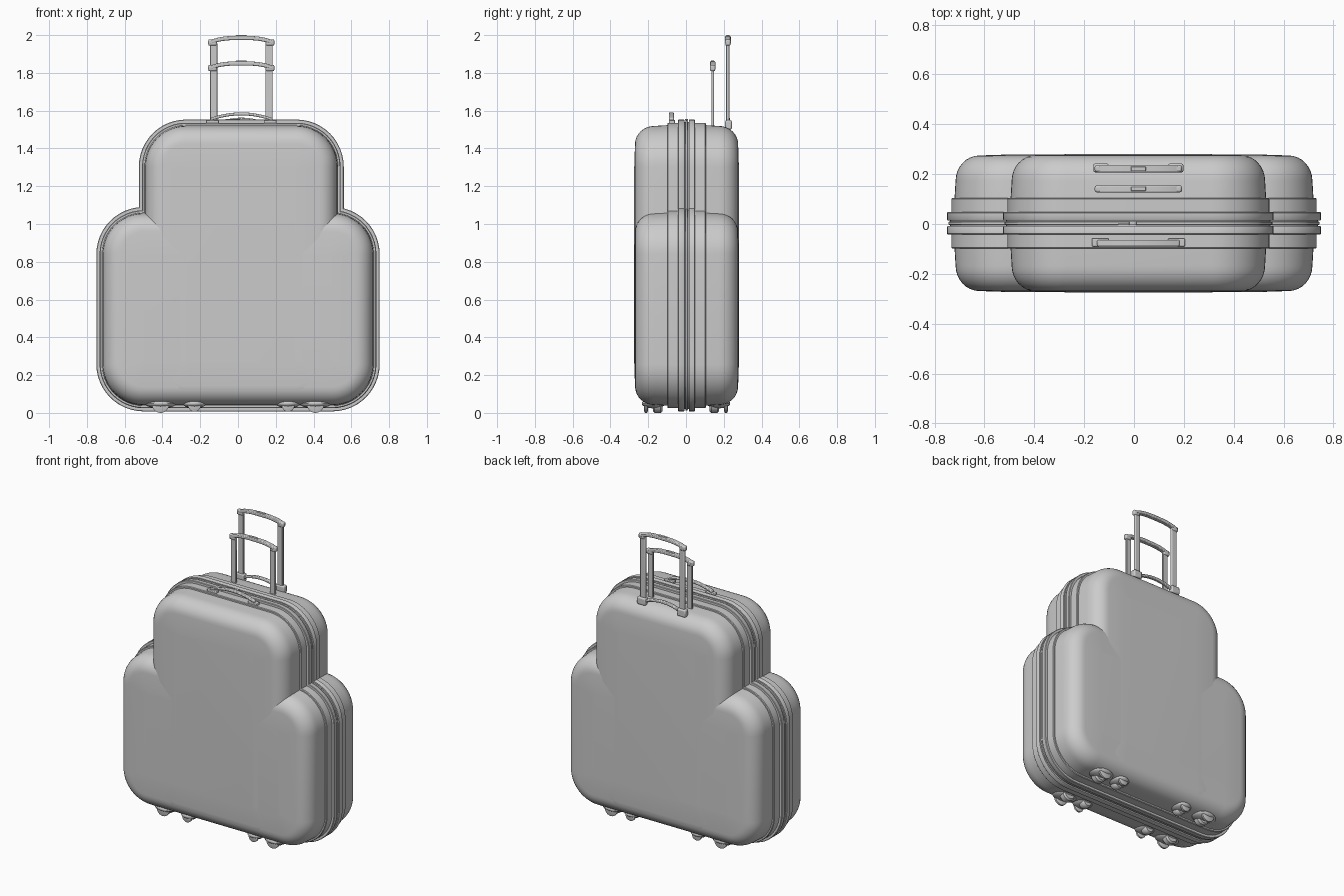
import bpy, bmesh, math

if "Cube" in bpy.data.objects:
    bpy.data.objects.remove(bpy.data.objects["Cube"])

CX = 0.0175          # centre line of the tall case and its handles
YC = 0.003           # seam plane


def finish(name, bm, bevel=0.0, angle=35):
    bmesh.ops.recalc_face_normals(bm, faces=bm.faces)
    me = bpy.data.meshes.new(name)
    bm.to_mesh(me)
    bm.free()
    ob = bpy.data.objects.new(name, me)
    bpy.context.collection.objects.link(ob)
    bpy.ops.object.select_all(action='DESELECT')
    ob.select_set(True)
    bpy.context.view_layer.objects.active = ob
    bpy.ops.object.shade_smooth_by_angle(angle=math.radians(angle))
    if bevel:
        m = ob.modifiers.new("bevel", 'BEVEL')
        m.width, m.segments, m.limit_method = bevel, 2, 'ANGLE'
    return ob


def loft(name, rings, bevel=0.0, angle=35):
    """Bridge closed rings of points and cap both ends."""
    bm = bmesh.new()
    vs = [[bm.verts.new(p) for p in r] for r in rings]
    n = len(vs[0])
    for a, b in zip(vs, vs[1:]):
        for i in range(n):
            j = (i + 1) % n
            bm.faces.new((a[i], a[j], b[j], b[i]))
    bm.faces.new(vs[0])
    bm.faces.new(vs[-1])
    return finish(name, bm, bevel, angle)


def box(name, x, y, z, sx, sy, sz, bevel=0.004):
    bm = bmesh.new()
    bmesh.ops.create_cube(bm, size=1)
    for v in bm.verts:
        v.co = (x + v.co.x * sx, y + v.co.y * sy, z + v.co.z * sz)
    return finish(name, bm, bevel)


def ring(cx, hw, z0, z1, rad, inset, y, n=12):
    """Rounded rectangle in the xz plane, shrunk by inset."""
    r = max(rad - inset, 0.02)
    pts = []
    for k, (sx, sz) in enumerate(((1, 1), (-1, 1), (-1, -1), (1, -1))):
        ox = cx + sx * (hw - inset - r)
        oz = (z1 - inset - r) if sz > 0 else (z0 + inset + r)
        for i in range(n + 1):
            a = math.pi / 2 * (k + i / n)
            pts.append((ox + r * math.cos(a), y, oz + r * math.sin(a)))
    return pts


def suitcase(name, cx, hw, z0, z1, rad, depth):
    # half profile (y, inset): zip bead, groove, rim, belt, then soft shell
    half = [(0.005, 0.005), (0.007, 0.012), (0.012, 0.012), (0.012, 0.002), (0.015, 0.0),
            (0.042, 0.0), (0.045, 0.003), (0.045, 0.017), (0.098, 0.017), (0.102, 0.021),
            (0.102, 0.030), (0.17, 0.034)]
    for i in range(1, 9):
        a = math.pi / 2 * i / 8
        half.append((0.17 + (depth - 0.174) * math.sin(a), 0.034 + 0.096 * (1 - math.cos(a))))
    half.append((depth, 0.25))
    prof = [(-y, s) for y, s in reversed(half)] + half
    loft(name, [ring(cx, hw, z0, z1, rad, s, YC + y) for y, s in prof])


def arc_bar(name, y, hw, z_end, z_mid, sy, sz, power=2.0, n=16):
    """Bar along x whose height bows upward in the middle."""
    rings = []
    for i in range(n + 1):
        t = -1 + 2 * i / n
        x, z = CX + t * hw, z_end + (z_mid - z_end) * (1 - abs(t) ** power)
        rings.append([(x, y - sy / 2, z), (x, y + sy / 2, z),
                      (x, y + sy / 2, z + sz), (x, y - sy / 2, z + sz)])
    return loft(name, rings, 0.005)


def disc(name, x, y, z, r, w):
    """Wheel with its axle along y and rounded shoulders."""
    prof = [(-w / 2, r * 0.8), (-w * 0.3, r), (w * 0.3, r), (w / 2, r * 0.8)]
    loft(name, [[(x + q * math.cos(math.tau * i / 28), y + d, z + q * math.sin(math.tau * i / 28))
                 for i in range(28)] for d, q in prof])


def dome(name, x, y, z, rx, ry, rz):
    """Wheel housing: flattened ball."""
    bm = bmesh.new()
    bmesh.ops.create_uvsphere(bm, u_segments=24, v_segments=12, radius=1)
    for v in bm.verts:
        v.co = (x + v.co.x * rx, y + v.co.y * ry, z + v.co.z * rz)
    finish(name, bm)


# Two overlapping hard cases
suitcase("wide_case", 0.0, 0.75, 0.008, 1.09, 0.25, 0.276)
suitcase("tall_case", CX, 0.5425, 0.012, 1.553, 0.25, 0.277)

# Two telescopic handles
for label, y, top, thick in (("tall", 0.222, 2.0, 0.018), ("short", 0.141, 1.865, 0.014)):
    for side, s in (("left", -1), ("right", 1)):
        x = CX + s * 0.146
        box(f"{label}_handle_{side}_post", x, y, (1.48 + top - 0.04) / 2,
            0.038, thick, top - 0.04 - 1.48)
        box(f"{label}_handle_{side}_socket", x + s * 0.006, y, top - 0.039,
            0.046, 0.028, 0.034, 0.008)
    arc_bar(f"{label}_handle_grip", y, 0.168, top - 0.05, top - 0.026, 0.03, 0.022, 3)
    box(f"{label}_handle_button", CX, y, top - 0.004, 0.06, 0.018, 0.008, 0.003)

# Base bracket of the rear handle
for side, s in (("left", -1), ("right", 1)):
    box(f"bracket_{side}_foot", CX + s * 0.15, 0.225, 1.525, 0.062, 0.036, 0.05, 0.008)
arc_bar("bracket_bar", 0.222, 0.14, 1.515, 1.545, 0.022, 0.018)

# Carry handle on the front edge of the tall case
arc_bar("carry_handle", -0.077, 0.165, 1.545, 1.575, 0.026, 0.016)
for side, s in (("left", -1), ("right", 1)):
    box(f"carry_handle_{side}_mount", CX + s * 0.153, -0.074, 1.54, 0.068, 0.032, 0.022)

# Zip pulls on the top seam
box("zip_slider", -0.005, YC, 1.553, 0.03, 0.016, 0.008, 0.002)
box("zip_pull", -0.04, YC - 0.004, 1.554, 0.05, 0.008, 0.005, 0.002)

# Twin wheels and housings under each case
for label, cx, off, r in (("wide", 0.0, 0.41, 0.046), ("tall", CX, 0.248, 0.034)):
    for sx in (-1, 1):
        for sy in (-1, 1):
            x, tag = cx + sx * off, f"{'l' if sx < 0 else 'r'}{'f' if sy < 0 else 'b'}"
            z = r if label == "wide" else r + 0.006
            dome(f"{label}_wheel_housing_{tag}", x, sy * 0.172, 0.05, r * 1.85, 0.062, 0.026)
            disc(f"{label}_wheel_inner_{tag}", x, sy * 0.15, z, r, 0.052)
            disc(f"{label}_wheel_outer_{tag}", x, sy * 0.212, z, r, 0.02)
            disc(f"{label}_axle_{tag}", x, sy * 0.185, z, 0.012, 0.07)
